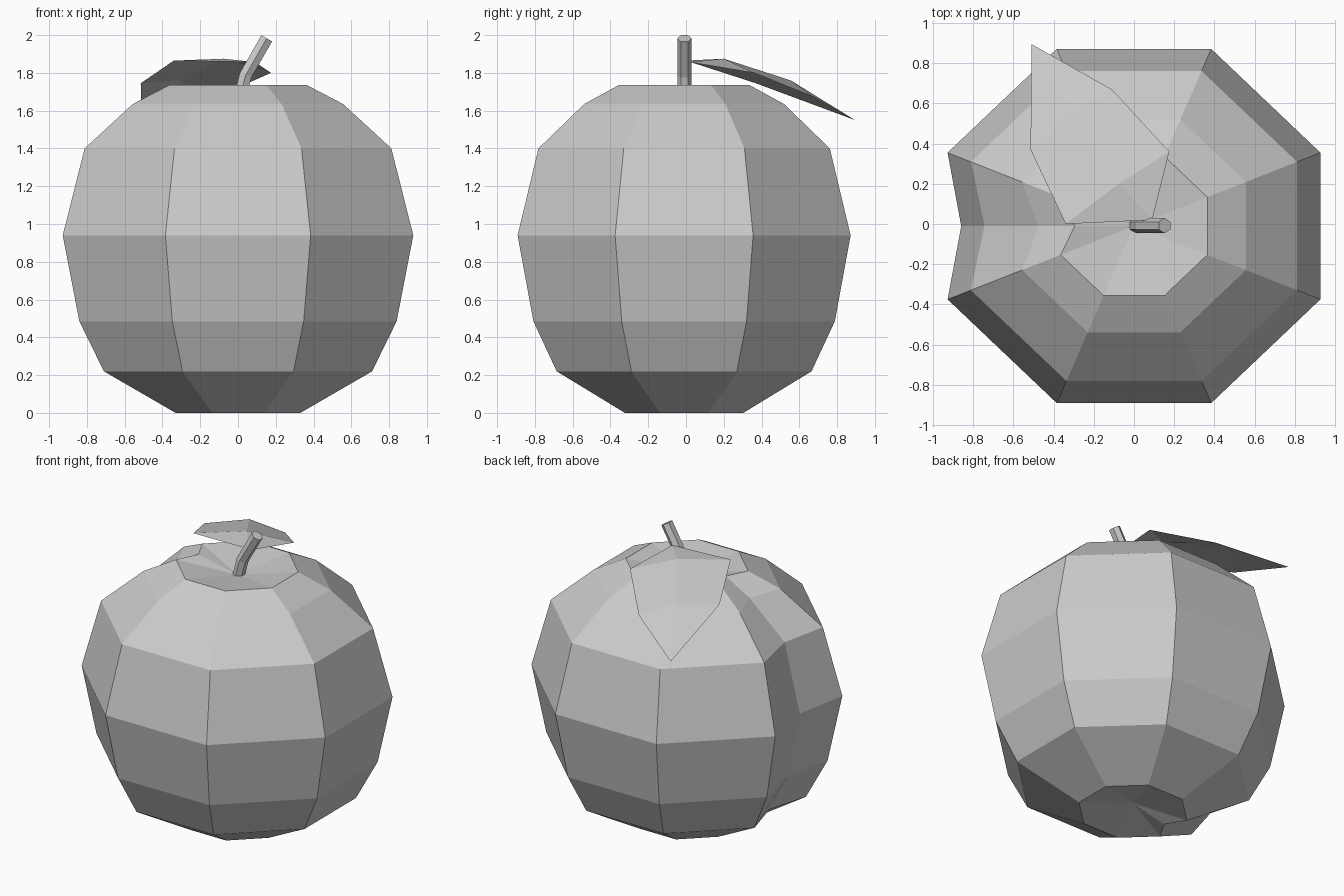
import bpy, bmesh
from math import cos, sin, pi, radians
from mathutils import Vector

if "Cube" in bpy.data.objects:
    bpy.data.objects.remove(bpy.data.objects["Cube"])


def finish(bm, name, fix_normals=True):
    if fix_normals:
        bmesh.ops.recalc_face_normals(bm, faces=bm.faces)
    mesh = bpy.data.meshes.new(name)
    bm.to_mesh(mesh)
    bm.free()
    ob = bpy.data.objects.new(name, mesh)
    bpy.context.collection.objects.link(ob)
    return ob


def bridge(bm, a, b):
    n = len(a)
    for i in range(n):
        j = (i + 1) % n
        bm.faces.new((a[i], a[j], b[j], b[i]))


def fan(bm, ring, centre):
    c = bm.verts.new(centre)
    for i in range(len(ring)):
        bm.faces.new((ring[i], ring[(i + 1) % len(ring)], c))


# Fruit body: octagonal rings with one extra creased vertex on the -x side
# (height, half width, crease depth position)
profile = [(0.0, 0.33, 0.25), (0.22, 0.71, 0.63), (0.485, 0.84, 0.77),
           (0.94, 0.928, 0.86), (1.40, 0.812, 0.745), (1.635, 0.557, 0.475),
           (1.735, 0.365, 0.295)]
CY = -0.01
bm = bmesh.new()
rings = []
for z, w, crease in profile:
    r = w / cos(pi / 8)
    pts = [(r * cos(a), CY + 0.95 * r * sin(a), z)
           for a in (radians(22.5 + 45 * k) for k in range(8))]
    pts.insert(4, (-crease, CY, z))
    rings.append([bm.verts.new(p) for p in pts])
for lo, hi in zip(rings, rings[1:]):
    bridge(bm, lo, hi)
# Dimples at both ends
fan(bm, rings[0], (0, CY, 0.06))
fan(bm, rings[-1], (0, CY, 1.675))
finish(bm, "fruit_body")

# Stem: bent six-sided rod, each ring given by centre x, z and tilt
bm = bmesh.new()
rings = []
for x, z, tilt in [(0.008, 1.66, 12), (0.04, 1.787, 20), (0.152, 1.983, 30)]:
    t = radians(tilt)
    side = Vector((cos(t), 0, -sin(t)))
    rings.append([bm.verts.new(Vector((x, -0.008, z))
                               + side * 0.038 * sin(k * pi / 3)
                               + Vector((0, 0.038 * cos(k * pi / 3), 0)))
                  for k in range(6)])
for lo, hi in zip(rings, rings[1:]):
    bridge(bm, lo, hi)
bm.faces.new(rings[0])
bm.faces.new(rings[-1])
finish(bm, "stem")

# Leaf: thin folded sheet, two cross rows between base and tip
bm = bmesh.new()
base = bm.verts.new((0.09, 0.02, 1.857))
tip = bm.verts.new((-0.51, 0.895, 1.55))
rows = [[bm.verts.new(p) for p in row] for row in (
    [(-0.34, 0.0, 1.865), (-0.075, 0.20, 1.875), (0.175, 0.36, 1.80)],
    [(-0.515, 0.37, 1.745), (-0.30, 0.555, 1.76), (-0.11, 0.67, 1.675)])]
for i in range(2):
    bm.faces.new((base, rows[0][i + 1], rows[0][i]))
    bm.faces.new((rows[0][i], rows[0][i + 1], rows[1][i + 1], rows[1][i]))
    bm.faces.new((rows[1][i], rows[1][i + 1], tip))
finish(bm, "leaf", fix_normals=False)
